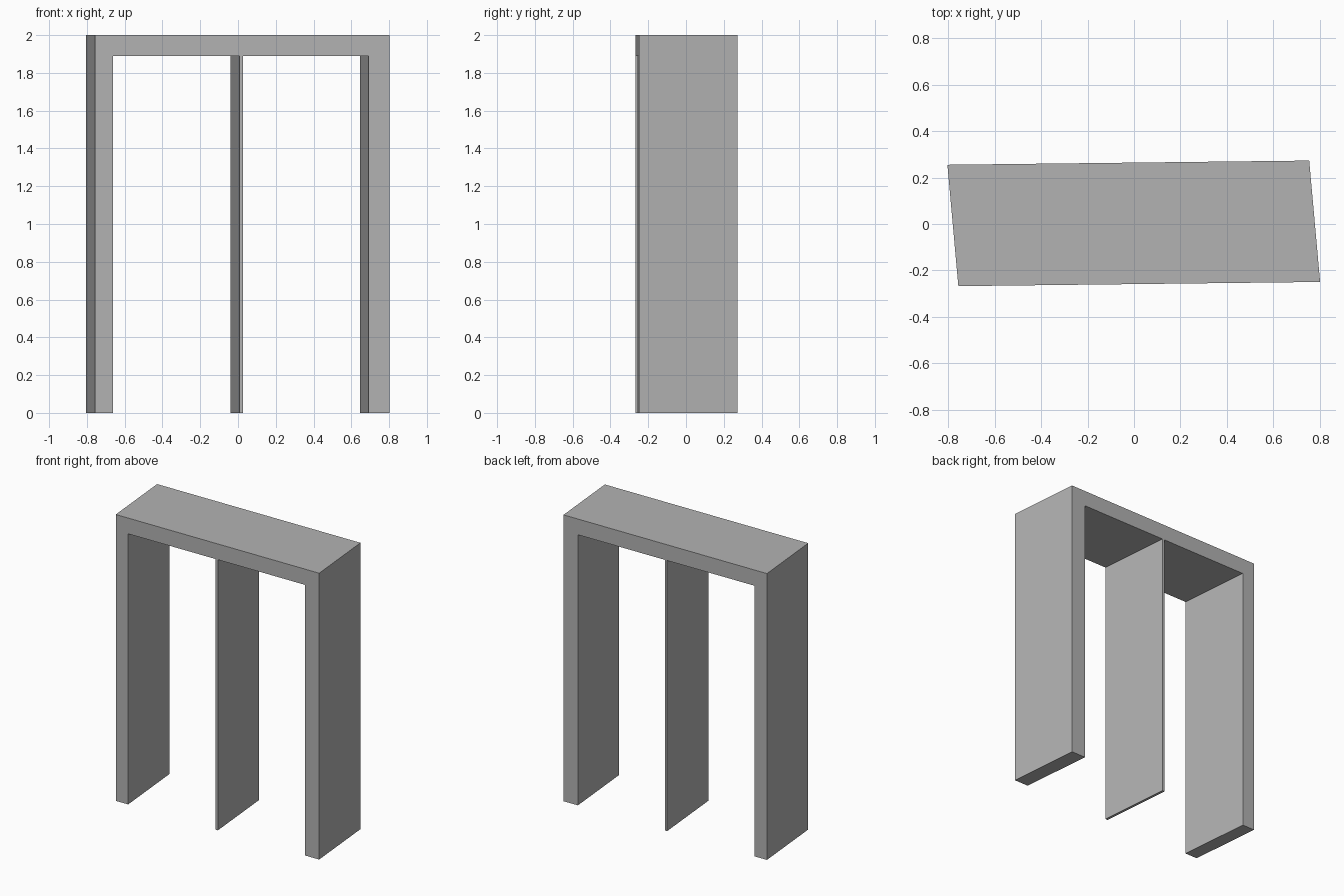
import bpy
import bmesh
from mathutils import Vector

if "Cube" in bpy.data.objects:
    bpy.data.objects.remove(bpy.data.objects["Cube"])

DEPTH = Vector((-0.047, 0.523, 0.0))   # skewed front-to-back direction

grey = bpy.data.materials.new("mid_grey")
grey.diffuse_color = (0.45, 0.45, 0.45, 1.0)
grey.use_nodes = True
grey.node_tree.nodes["Principled BSDF"].inputs["Base Color"].default_value = grey.diffuse_color


def front_y(x):
    """Front plane is turned very slightly."""
    return -0.259 + 0.0116 * x


def extrude_profile(name, profile):
    """Extrude an x-z outline along the skewed depth direction."""
    bm = bmesh.new()
    verts = [bm.verts.new((x, front_y(x), z)) for x, z in profile]
    face = bm.faces.new(verts)
    result = bmesh.ops.extrude_face_region(bm, geom=[face])
    moved = [g for g in result["geom"] if isinstance(g, bmesh.types.BMVert)]
    bmesh.ops.translate(bm, verts=moved, vec=DEPTH)
    bmesh.ops.recalc_face_normals(bm, faces=bm.faces)
    mesh = bpy.data.meshes.new(name)
    bm.to_mesh(mesh)
    bm.free()
    mesh.materials.append(grey)
    obj = bpy.data.objects.new(name, mesh)
    bpy.context.collection.objects.link(obj)
    return obj


# Outer frame: two legs joined by a top beam
extrude_profile("outer_frame", [
    (-0.757, 0), (-0.757, 2), (0.802, 2), (0.802, 0),
    (0.692, 0), (0.692, 1.89), (-0.662, 1.89), (-0.662, 0)])

# Thin upright panel in the middle
extrude_profile("centre_panel", [
    (0.008, 0), (0.008, 1.89), (0.026, 1.89), (0.026, 0)])
